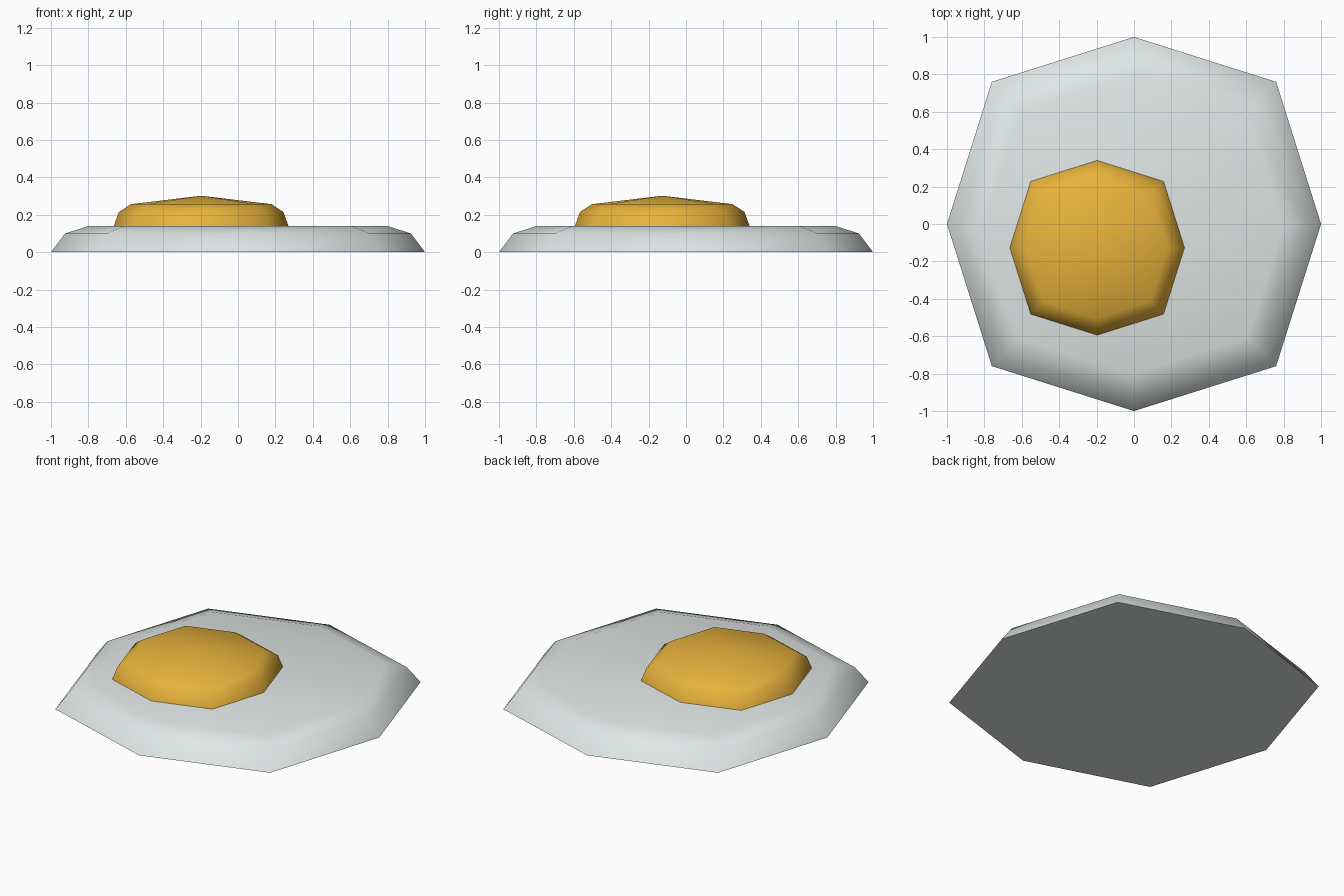
import bpy, bmesh, math

if "Cube" in bpy.data.objects:
    bpy.data.objects.remove(bpy.data.objects["Cube"])


def material(name, rgb):
    m = bpy.data.materials.new(name)
    m.diffuse_color = (*rgb, 1)
    m.use_nodes = True
    m.node_tree.nodes["Principled BSDF"].inputs["Base Color"].default_value = m.diffuse_color
    return m


def domed_octagon(name, centre, rings, mat, apex=None, floor=False):
    """Stack of octagon rings (radius, z); corners on the diagonals bulge out slightly."""
    bm = bmesh.new()
    loops = []
    for r, z in rings:
        loop = []
        for i in range(8):
            a = i * math.pi / 4
            k = r * (1.0 if i % 2 == 0 else 0.76 * math.sqrt(2))
            loop.append(bm.verts.new((centre[0] + k * math.cos(a),
                                      centre[1] + k * math.sin(a), z)))
        loops.append(loop)
    for low, high in zip(loops, loops[1:]):
        for i in range(8):
            j = (i + 1) % 8
            bm.faces.new((low[i], low[j], high[j], high[i]))
    top = loops[-1]
    if apex is None:
        bm.faces.new(top)
    else:
        tip = bm.verts.new((*centre, apex))
        for i in range(8):
            bm.faces.new((top[i], top[(i + 1) % 8], tip))
    if floor:
        bm.faces.new(loops[0][::-1])
    mesh = bpy.data.meshes.new(name)
    bm.to_mesh(mesh)
    bm.free()
    mesh.materials.append(mat)
    ob = bpy.data.objects.new(name, mesh)
    bpy.context.collection.objects.link(ob)
    bpy.ops.object.select_all(action='DESELECT')
    ob.select_set(True)
    bpy.context.view_layer.objects.active = ob
    bpy.ops.object.shade_smooth_by_angle(angle=math.radians(65))
    return ob


# Flat egg white with a rounded rim
domed_octagon("egg_white", (0, 0), [(1.0, 0), (0.925, 0.10), (0.80, 0.14)],
              material("egg white", (0.84, 0.90, 0.89)), floor=True)

# Off-centre yolk with a low peaked top
domed_octagon("yolk", (-0.197, -0.127), [(0.467, 0.14), (0.44, 0.215), (0.376, 0.257)],
              material("yolk yellow", (0.91, 0.51, 0.05)), apex=0.302)
